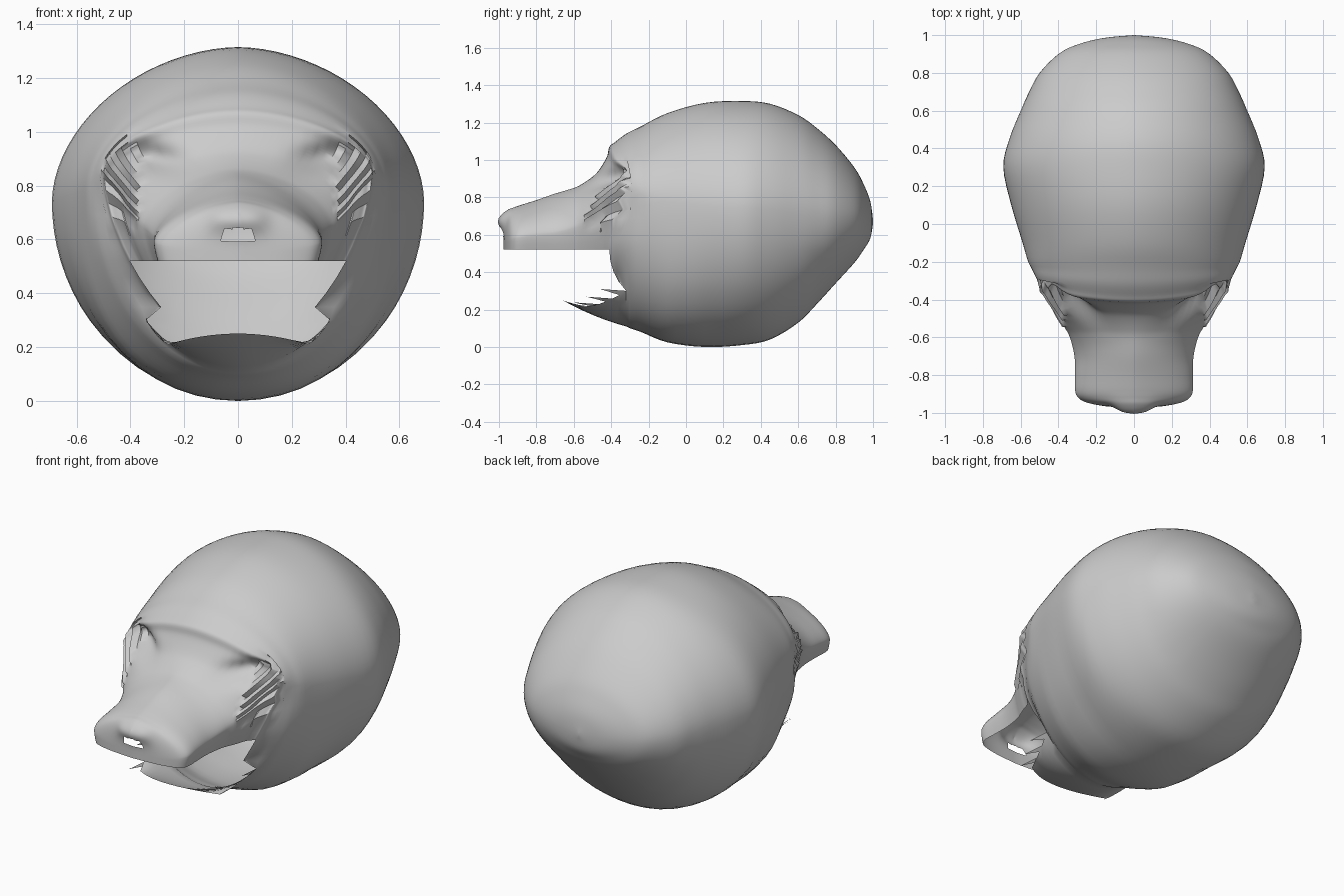
import bpy, bmesh, math
from mathutils import Vector

default = bpy.data.objects.get("Cube")
if default:
    bpy.data.objects.remove(default, do_unlink=True)

# Section keys from back to front: y, half width, top, widest height, bottom
CRANIUM = [
    (1, 0, .68, .67, .66), (.985, .16, .78, .68, .58), (.95, .3, .87, .69, .52),
    (.9, .4, .96, .7, .45), (.8, .5, 1.08, .71, .34), (.7, .555, 1.17, .72, .23),
    (.6, .6, 1.24, .73, .13), (.45, .66, 1.3, .74, .04), (.3, .692, 1.315, .74, .01),
    (.1, .65, 1.305, .75, 0), (-.1, .59, 1.25, .77, .025),
    (-.24, .55, 1.18, .8, .08), (-.32, .525, 1.14, .83, .11)]
# Brow, cheeks and muzzle: y, half width, top, widest height
FACE = [
    (-.38, .505, 1.095, .84), (-.41, .5, 1.07, .84), (-.42, .485, 1.025, .82),
    (-.44, .465, .985, .8), (-.47, .435, .94, .76), (-.5, .41, .91, .72),
    (-.55, .37, .875, .67), (-.6, .34, .85, .64), (-.7, .315, .82, .61),
    (-.8, .312, .785, .6), (-.88, .312, .76, .59), (-.92, .295, .745, .58),
    (-.945, .25, .735, .57), (-.965, .15, .715, .56), (-.975, 0, .69, .56)]
RIM, HINGE, JAW_Z = .52, -.32, .3
TOP, SIDE, LOW = 24, 4, 8          # steps down each half of a section
HALF = TOP + SIDE + LOW


def lerp(a, b, t):
    return a + (b - a) * t


def clamp(v, lo=0.0, hi=1.0):
    return max(lo, min(hi, v))


def smooth_rows(keys, steps):
    """Pass a smooth curve through the section keys."""
    rows = []
    for i in range(len(keys) - 1):
        a, b, c, d = [Vector(keys[clamp(i + n, 0, len(keys) - 1)]) for n in (-1, 0, 1, 2)]
        for s in range(steps):
            t = s / steps
            rows.append(b + (c - a) * (t / 2) + (a * 2 - b * 5 + c * 4 - d) * (t * t / 2)
                        + (b * 3 - a - c * 3 + d) * (t ** 3 / 2))
    rows.append(Vector(keys[-1]))
    return rows


def section_point(row, k):
    """Point k of a section, counted from the crown; negative k is the other half."""
    y, w, top, mid, bottom = row
    n_up = lerp(1.85, 1.6, clamp((-y - .45) * 5))
    n_low = lerp(2 + .3 * clamp(1 - abs(y + .1) * 4), 1.5, clamp((-y - .28) * 6))
    depth = max(mid - bottom, .001)

    def angle_at(z, most):
        s = clamp((mid - z) / depth) ** (n_low / 2)
        return min(math.asin(s), math.radians(most))

    rim, jaw, j = angle_at(RIM, 35), angle_at(JAW_Z, 60), abs(k)
    if j <= TOP:
        a = lerp(math.pi / 2, -rim, j / TOP)
    elif j <= TOP + SIDE:
        a = -lerp(rim, jaw, (j - TOP) / SIDE)
    else:
        a = -lerp(jaw, math.pi / 2, (j - TOP - SIDE) / LOW)
    n, h = (n_up, top - mid) if a > 0 else (n_low, -depth)
    x = max(w, 0) * max(math.cos(a), 0) ** (2 / n)
    z = mid + h * abs(math.sin(a)) ** (2 / n)
    return Vector((math.copysign(x, k) if k else 0, y, z))


def sculpt(p, k):
    """Curved brow, sunken eye sockets, ragged cheek ridges and nose bump."""
    x, y, z = abs(p.x), p.y, p.z
    brow = clamp(1 - abs(y + .4) / .2) * clamp((z - .55) * 5)
    p.y += .3 * x * x * brow
    if -.6 < y < -.36:
        slit = z - .91 - .2 * (x - .34)
        p.y += .08 * math.exp(-((x - .34) / .12) ** 2 - (slit / .05) ** 2)
        if x > .37 and .66 < z < .94:
            p.y += .018 * (-1) ** k
    if y < -.9:
        p.y -= .03 * math.exp(-(x / .1) ** 4 - ((z - .67) / .05) ** 2)
    return p


# Skull shell: closed sections behind the hinge, open underneath in front of it
bm = bmesh.new()
keys = CRANIUM + [k + (.16,) for k in FACE]
grid, hinge_row = [], None
for row in smooth_rows(keys, 4):
    y = row[0]
    reach = HALF if y > HINGE - .001 else TOP + SIDE - 1 if y > -.411 else TOP
    verts = {}
    for k in range(-reach, reach + 1):
        if k == -HALF:
            continue
        p = section_point(row, k)
        if reach < HALF and abs(k) > TOP:
            p.y = lerp(p.y, HINGE, ((abs(k) - TOP) / SIDE) ** 2)
        verts[k] = bm.verts.new(sculpt(p, k))
    if reach == HALF:
        verts[-HALF] = verts[HALF]
        hinge_row = verts
    grid.append(verts)
for back, front in zip(grid, grid[1:]):
    for k in range(-HALF, HALF):
        if k in front and k + 1 in front:
            bm.faces.new((back[k], front[k], front[k + 1], back[k + 1]))
    # Fan that closes the mouth corner
    if HALF not in front and TOP + SIDE - 1 in front:
        for sign in (-1, 1):
            k = sign * (TOP + SIDE - 1)
            tri = (back[k], front[k], hinge_row[k + sign])
            bm.faces.new(tri if sign > 0 else tri[::-1])

# Lower jaw: a scoop running forward from the hinge section
order = list(range(TOP + SIDE, HALF + 1)) + list(range(1 - HALF, 1 - TOP - SIDE))
previous = [hinge_row[k] for k in order]
starts = [v.co.copy() for v in previous]
edges = [(previous[0], previous[-1])]
STEPS = 6
for i in range(1, STEPS + 1):
    s, line = i / STEPS, []
    for b in starts:
        u = b.x / starts[0].x
        p = b.lerp(Vector((.26 * u, -.66 + .12 * u * u, .25 - .04 * u * u)), s)
        p.z -= .05 * s * (1 - s)
        line.append(bm.verts.new(p))
    for j in range(len(line) - 1):
        bm.faces.new((previous[j], line[j], line[j + 1], previous[j + 1]))
    edges.append((line[0], line[-1]))
    previous = line

# Splinters along both broken jaw edges
for i in range(0, STEPS, 2):
    for side in (0, 1):
        a, b = edges[i][side], edges[i + 1][side]
        tip = bm.verts.new(a.co + Vector((0, -.14, .01)))
        bm.faces.new((a, tip, b) if side == 0 else (a, b, tip))

# Nose opening
hole = []
for f in bm.faces:
    c = f.calc_center_median()
    if c.y < -.94 and abs(c.x) < .05 and .59 < c.z < .64:
        hole.append(f)
bmesh.ops.delete(bm, geom=hole, context='FACES')
bmesh.ops.remove_doubles(bm, verts=bm.verts, dist=.0005)
bmesh.ops.recalc_face_normals(bm, faces=bm.faces)

mesh = bpy.data.meshes.new("skull")
bm.to_mesh(mesh)
bm.free()
skull = bpy.data.objects.new("skull", mesh)
bpy.context.collection.objects.link(skull)

# Plain grey bone
bone = bpy.data.materials.new("bone_grey")
bone.use_nodes = True
colour = (.6, .6, .6, 1)
bone.diffuse_color = colour
for node in bone.node_tree.nodes:
    if node.type == 'BSDF_PRINCIPLED':
        node.inputs["Base Color"].default_value = colour
mesh.materials.append(bone)

bpy.ops.object.select_all(action='DESELECT')
skull.select_set(True)
bpy.context.view_layer.objects.active = skull
bpy.ops.object.shade_smooth_by_angle(angle=math.radians(40))
